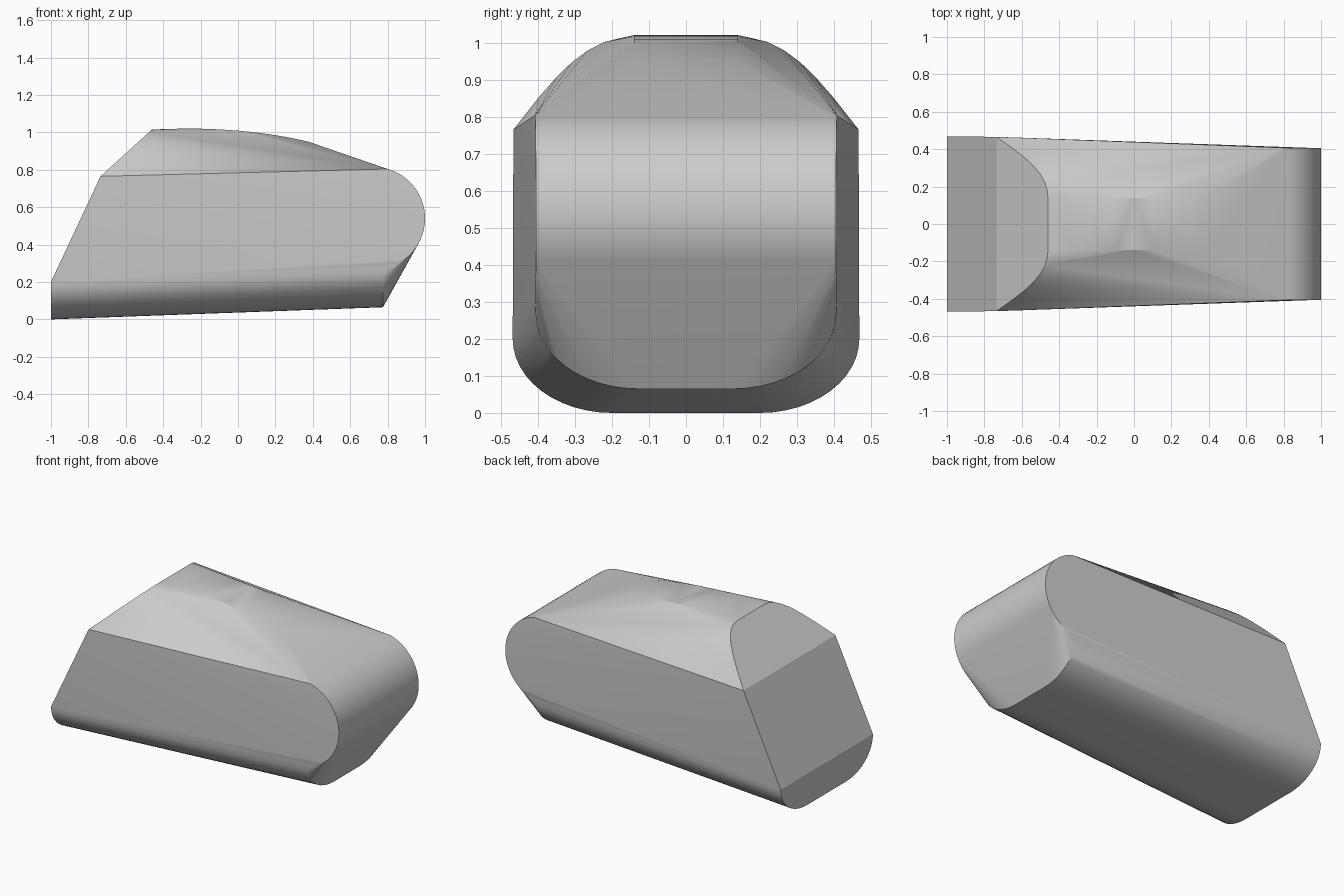
import bpy, bmesh
from math import sin, cos, pi, radians

if "Cube" in bpy.data.objects:
    bpy.data.objects.remove(bpy.data.objects["Cube"])

def arc(cy, cz, ry, rz, n=12):
    # lower quarter ellipse, from side wall to flat bottom
    return [(cy + ry * cos(t), cz - rz * sin(t))
            for t in (pi / 2 * i / n for i in range(n + 1))]

half = []
# rear and front ends of the rounded underside
half += [(-1.0, y, z) for y, z in arc(0.20, 0.20, 0.268, 0.20)]
half += [(0.775, y, z) for y, z in arc(0.13, 0.27, 0.276, 0.205)]

# cylindrical nose
for i in range(25):
    a = radians(-80 + 156 * i / 24)
    x = 0.733 + 0.267 * cos(a)
    half.append((x, 0.405 + (1 - x) * 0.012, 0.54 + 0.272 * sin(a)))

# arched edge of the sloping rear plate
for x, y in [(-0.46, 0.14), (-0.463, 0.175), (-0.475, 0.22), (-0.50, 0.265),
             (-0.535, 0.308), (-0.58, 0.35), (-0.64, 0.398), (-0.735, 0.466)]:
    half.append((x, y, 0.765 + (x + 0.735) * 0.91))

# curved top ridge
for x, z in [(-0.30, 1.02), (-0.20, 1.0195), (-0.1, 1.016), (0.0, 1.009),
             (0.1, 0.999), (0.2, 0.985), (0.3, 0.967), (0.38, 0.949)]:
    half.append((x, 0.14, z))

# mirrored convex shell
bm = bmesh.new()
for x, y, z in half:
    for s in (1, -1):
        bm.verts.new((x, s * y, z))
bmesh.ops.convex_hull(bm, input=bm.verts[:])
bmesh.ops.delete(bm, geom=[v for v in bm.verts if not v.link_faces], context='VERTS')
bmesh.ops.dissolve_limit(bm, angle_limit=radians(0.5), verts=bm.verts[:], edges=bm.edges[:])
bmesh.ops.recalc_face_normals(bm, faces=bm.faces[:])
mesh = bpy.data.meshes.new("rounded_body")
bm.to_mesh(mesh)
bm.free()

body = bpy.data.objects.new("rounded_body", mesh)
bpy.context.collection.objects.link(body)
bpy.context.view_layer.objects.active = body
body.select_set(True)
bpy.ops.object.shade_smooth_by_angle(angle=radians(22))
